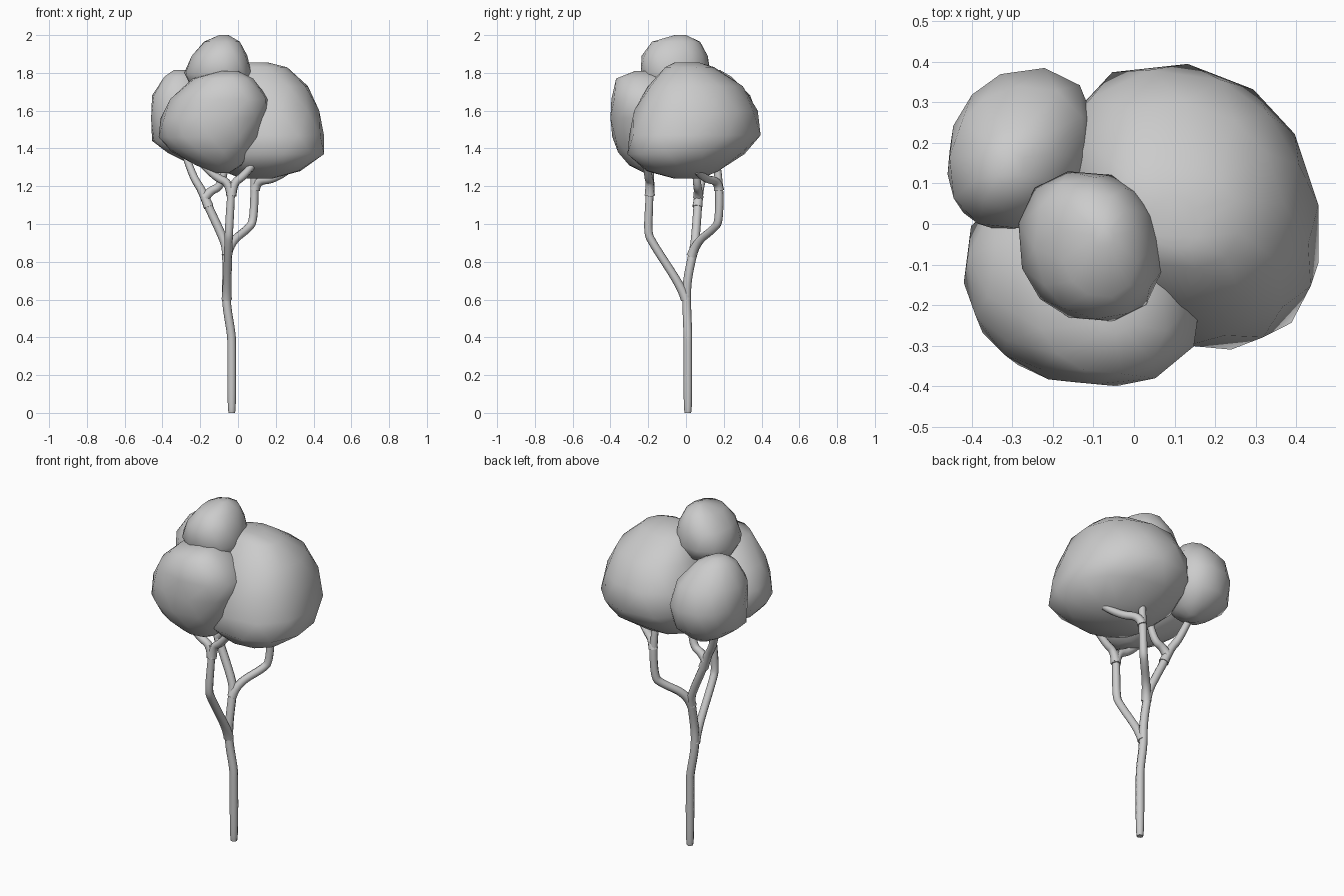
import bpy, bmesh
from math import cos, sin, pi, copysign

SIDES = 12

def outline(offset, power, skew):
    """Unit ring, skewed towards one diagonal and stretched to fill -1..1."""
    pts = []
    for k in range(SIDES):
        a = 2 * pi * (k + offset) / SIDES
        c, s = cos(a), sin(a)
        m = 1 + skew * sin(2 * a)
        pts.append((m * copysign(abs(c) ** (2 / power), c),
                    m * copysign(abs(s) ** (2 / power), s)))
    mx, my = max(p[0] for p in pts), max(p[1] for p in pts)
    return [(u / mx, v / my) for u, v in pts]

def foliage(name, rings, skew=0.0, power=2.25):
    """Faceted lump lofted through staggered rings (z, x0, x1, y0, y1)."""
    bm = bmesh.new()
    loops = []
    for i, (z, x0, x1, y0, y1) in enumerate(rings):
        loops.append([bm.verts.new(((x0 + x1) / 2 + u * (x1 - x0) / 2,
                                    (y0 + y1) / 2 + v * (y1 - y0) / 2, z))
                      for u, v in outline(0.5 * (i % 2), power, skew)])
    for i in range(len(loops) - 1):
        a, b = loops[i], loops[i + 1]
        for k in range(SIDES):
            n = (k + 1) % SIDES
            if i % 2 == 0:
                bm.faces.new((a[k], b[k], a[n]))
                bm.faces.new((a[n], b[k], b[n]))
            else:
                bm.faces.new((a[k], b[k], b[n]))
                bm.faces.new((a[k], b[n], a[n]))
    bm.faces.new(loops[0])
    bm.faces.new(loops[-1])
    bmesh.ops.recalc_face_normals(bm, faces=bm.faces)
    me = bpy.data.meshes.new(name)
    bm.to_mesh(me)
    bm.free()
    for p in me.polygons:
        p.use_smooth = True
    ob = bpy.data.objects.new(name, me)
    bpy.context.collection.objects.link(ob)

def branch(name, pts, r=0.022, base=1.25, tip=0.85):
    """Round limb along a smoothed path, flared where it leaves its parent."""
    cu = bpy.data.curves.new(name, 'CURVE')
    cu.dimensions = '3D'
    cu.bevel_depth = r
    cu.bevel_resolution = 2
    cu.use_fill_caps = True
    sp = cu.splines.new('NURBS')
    sp.points.add(len(pts) - 1)
    for i, (p, co) in enumerate(zip(sp.points, pts)):
        p.co = (*co, 1)
        p.radius = base if i == 0 else tip if i == len(pts) - 1 else 1
    sp.order_u = 3
    sp.use_endpoint_u = True
    sp.resolution_u = 5
    ob = bpy.data.objects.new(name, cu)
    bpy.context.collection.objects.link(ob)

# Foliage lumps
foliage("foliage_right", [
    (1.855, 0.04, 0.16, -0.06, 0.07), (1.83, -0.05, 0.26, -0.11, 0.15),
    (1.73, -0.12, 0.37, -0.20, 0.30), (1.60, -0.17, 0.43, -0.275, 0.38),
    (1.47, -0.19, 0.455, -0.30, 0.395), (1.37, -0.17, 0.455, -0.31, 0.31),
    (1.28, -0.08, 0.33, -0.21, 0.17), (1.24, 0.02, 0.18, -0.06, 0.08)], skew=-0.08)
foliage("foliage_front", [
    (1.81, -0.09, 0.0, -0.27, -0.17), (1.77, -0.24, 0.08, -0.37, -0.06),
    (1.66, -0.36, 0.165, -0.395, 0.04), (1.56, -0.41, 0.15, -0.40, 0.09),
    (1.46, -0.42, 0.12, -0.39, 0.10), (1.38, -0.35, 0.07, -0.36, 0.05),
    (1.31, -0.22, 0.02, -0.30, -0.05), (1.27, -0.13, -0.05, -0.22, -0.12)], skew=-0.07)
foliage("foliage_left_back", [
    (1.815, -0.34, -0.27, 0.10, 0.18), (1.78, -0.39, -0.20, 0.04, 0.24),
    (1.68, -0.455, -0.12, -0.01, 0.34), (1.56, -0.46, -0.095, -0.015, 0.385),
    (1.44, -0.455, -0.11, 0.0, 0.36), (1.375, -0.37, -0.16, 0.07, 0.29),
    (1.335, -0.29, -0.21, 0.15, 0.23)], skew=0.08)
foliage("foliage_top", [
    (2.0, -0.10, -0.05, -0.06, 0.0), (1.965, -0.18, 0.01, -0.18, 0.075),
    (1.89, -0.245, 0.05, -0.235, 0.115), (1.80, -0.285, 0.07, -0.24, 0.13),
    (1.73, -0.25, 0.05, -0.21, 0.10), (1.68, -0.14, -0.04, -0.10, 0.0)], skew=-0.05)

# Trunk, running on into the left limb
branch("trunk", [(-0.033, 0.01, 0.0), (-0.033, 0.01, 0.02), (-0.033, 0.01, 0.36),
                 (-0.035, 0.01, 0.42), (-0.063, 0.003, 0.58), (-0.06, 0.005, 0.70),
                 (-0.06, 0.04, 0.86), (-0.075, 0.05, 0.92), (-0.175, 0.065, 1.13),
                 (-0.18, 0.065, 1.16)], r=0.023, base=0.75)
# Main limbs
branch("front_limb", [(-0.06, 0.0, 0.60), (-0.058, -0.02, 0.66), (-0.05, -0.185, 0.91),
                      (-0.048, -0.202, 0.96), (-0.04, -0.195, 1.10), (-0.033, -0.19, 1.22)])
branch("back_limb", [(-0.06, 0.03, 0.83), (-0.045, 0.05, 0.90), (0.06, 0.155, 0.98),
                     (0.082, 0.175, 1.02), (0.09, 0.178, 1.21), (0.08, 0.16, 1.34)])
# Twigs that carry the foliage
branch("left_twig_outer", [(-0.155, 0.06, 1.09), (-0.19, 0.07, 1.18),
                           (-0.24, 0.09, 1.25), (-0.29, 0.13, 1.40)])
branch("left_twig_inner", [(-0.175, 0.065, 1.14), (-0.15, 0.065, 1.175),
                           (-0.085, 0.06, 1.20), (-0.07, 0.05, 1.30)])
branch("front_twig_left", [(-0.035, -0.192, 1.15), (-0.045, -0.19, 1.22),
                           (-0.12, -0.19, 1.245), (-0.20, -0.19, 1.33)])
branch("front_twig_right", [(-0.035, -0.192, 1.15), (-0.025, -0.19, 1.22),
                            (0.03, -0.20, 1.25), (0.10, -0.21, 1.34)])
branch("back_twig", [(0.09, 0.175, 1.18), (0.10, 0.17, 1.23),
                     (0.19, 0.10, 1.235), (0.26, 0.06, 1.28)])
